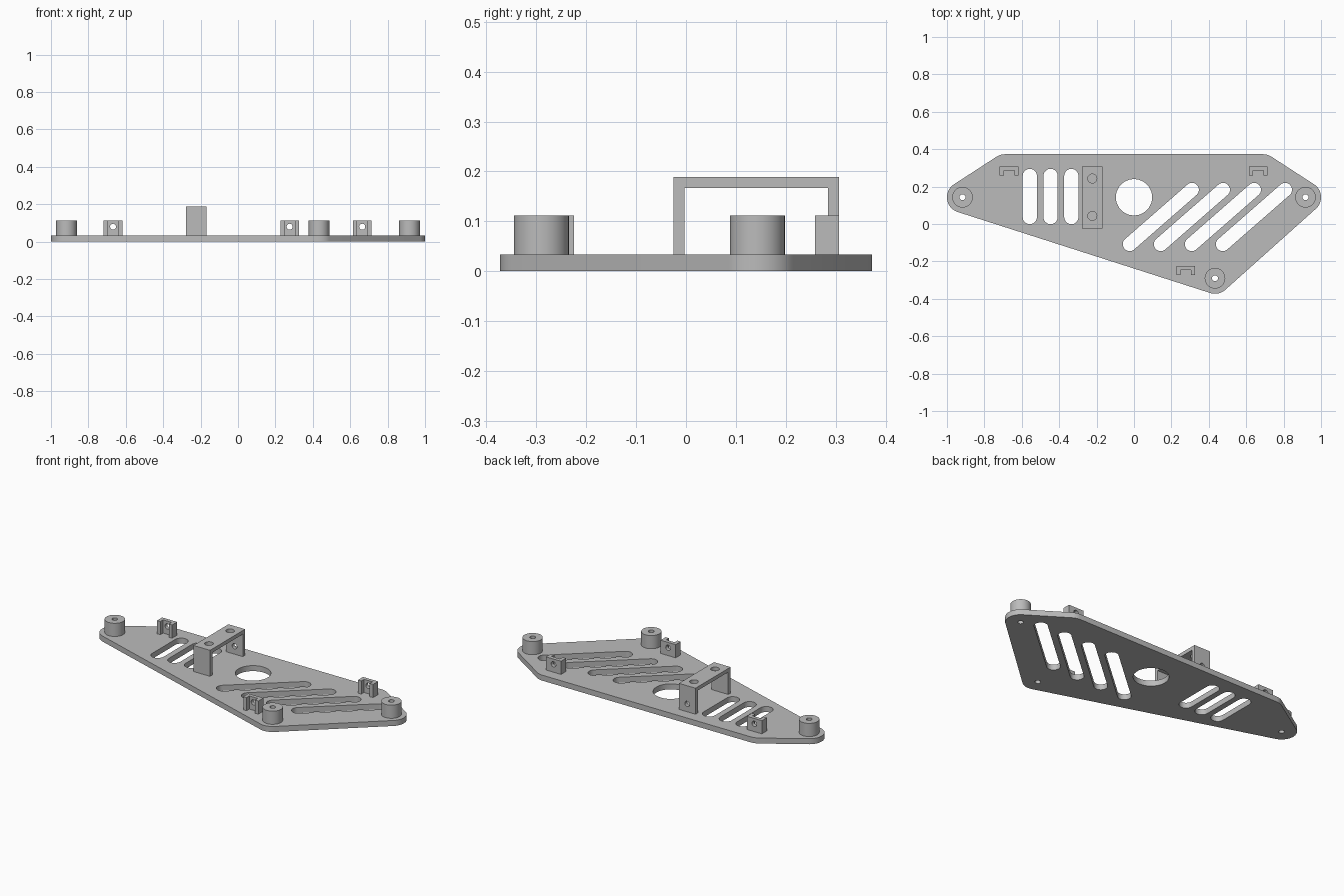
import bpy, bmesh, math
from mathutils import Matrix, Vector
from mathutils.geometry import convex_hull_2d

cube = bpy.data.objects.get("Cube")
if cube:
    bpy.data.objects.remove(cube, do_unlink=True)

GREY = (0.5, 0.5, 0.5)
mat = bpy.data.materials.new("mid grey")
mat.use_nodes = True
mat.diffuse_color = (*GREY, 1)
mat.node_tree.nodes["Principled BSDF"].inputs["Base Color"].default_value = (*GREY, 1)

PLATE, POST = 0.033, 0.112        # plate top, boss and clip top
HOLE = 0.016
ALONG_Y = Matrix.Rotation(math.pi / 2, 4, 'X')   # profile in xz, depth towards -y
ALONG_X = Matrix(((0, 0, 1, 0), (1, 0, 0, 0), (0, 1, 0, 0), (0, 0, 0, 1)))  # profile in yz


def rounded(centres, r, n=48):
    """Outline wrapped round equal circles: a disc, slot or rounded polygon."""
    pts = [Vector((x + r * math.cos(math.tau * i / n), y + r * math.sin(math.tau * i / n)))
           for x, y in centres for i in range(n)]
    return [pts[i] for i in convex_hull_2d(pts)]


def prism(name, outline, low, high, frame=Matrix()):
    """Extrude a flat outline from low to high along the frame's z axis."""
    bm = bmesh.new()
    base = bm.faces.new([bm.verts.new((x, y, low)) for x, y in outline])
    top = bmesh.ops.extrude_face_region(bm, geom=[base])["geom"]
    bmesh.ops.translate(bm, vec=(0, 0, high - low),
                        verts=[v for v in top if isinstance(v, bmesh.types.BMVert)])
    bm.transform(frame)
    bmesh.ops.recalc_face_normals(bm, faces=bm.faces)
    mesh = bpy.data.meshes.new(name)
    bm.to_mesh(mesh)
    bm.free()
    mesh.materials.append(mat)
    ob = bpy.data.objects.new(name, mesh)
    bpy.context.collection.objects.link(ob)
    return ob


def drill(ob, cutters):
    """Cut the cutters out of the part, then drop them."""
    for c in cutters:
        mod = ob.modifiers.new("cut", 'BOOLEAN')
        mod.object, mod.solver = c, 'EXACT'
    bpy.context.view_layer.update()
    graph = bpy.context.evaluated_depsgraph_get()
    cut = bpy.data.meshes.new_from_object(ob.evaluated_get(graph))
    ob.modifiers.clear()
    ob.data = cut
    for c in cutters:
        bpy.data.objects.remove(c, do_unlink=True)
    bpy.ops.object.select_all(action='DESELECT')
    ob.select_set(True)
    bpy.context.view_layer.objects.active = ob
    bpy.ops.object.shade_smooth_by_angle(angle=math.radians(30))


# Base plate with its slots, round window and screw holes
bosses = {"left": (0.917, 0.143), "right": (-0.917, 0.143), "front": (0.433, -0.29)}
corners = list(bosses.values()) + [(-0.69, 0.29), (0.69, 0.29)]
plate = prism("base_plate", rounded(corners, 0.083), 0, PLATE)

openings = [rounded([(0, 0.143)], 0.097)]
openings += [rounded([(x, 0.037), (x, 0.257)], 0.038) for x in (-0.557, -0.446, -0.335)]
openings += [rounded([(-0.023 + 0.166 * i, -0.108), (0.31 + 0.166 * i, 0.183)], 0.037)
             for i in range(4)]
openings += [rounded([c], HOLE, 24) for c in bosses.values()]
drill(plate, [prism("cutter", o, -0.1, 0.1) for o in openings])

# Screw bosses
for side, c in bosses.items():
    boss = prism(side + "_boss", rounded([c], 0.055), PLATE, POST)
    drill(boss, [prism("cutter", rounded([c], HOLE, 24), 0, 0.2)])

# Small C-shaped clips, open to the front, with a hole in the back wall
clips = {"right": (-0.668, 0.307), "left": (0.664, 0.307), "front": (0.276, -0.225)}
W, T, D = 0.05, 0.022, 0.048
for side, (x, y) in clips.items():
    half = [(W, 0), (W, -D), (W - T, -D), (W - T, -T)]
    shape = half + [(-px, py) for px, py in reversed(half)]
    clip = prism(side + "_clip", [(x + px, y + py) for px, py in shape], PLATE, POST)
    drill(clip, [prism("cutter", rounded([(x, 0.08)], HOLE, 24), -y - 0.1, 0.1 - y, ALONG_Y)])

# Bridge bracket: two holes in its top, one in its back leg
X, Y0, Y1, TOP = -0.223, -0.025, 0.307, 0.189
arch = [(Y0, PLATE), (Y0, TOP), (Y1, TOP), (Y1, PLATE), (Y1 - T, PLATE),
        (Y1 - T, TOP - T), (Y0 + T, TOP - T), (Y0 + T, PLATE)]
bridge = prism("bridge_bracket", arch, X - 0.055, X + 0.055, ALONG_X)
cuts = [prism("cutter", rounded([(X, y)], 0.024, 24), 0.12, 0.25) for y in (0.043, 0.243)]
cuts.append(prism("cutter", rounded([(X, 0.08)], HOLE, 24), -0.4, -0.2, ALONG_Y))
drill(bridge, cuts)
